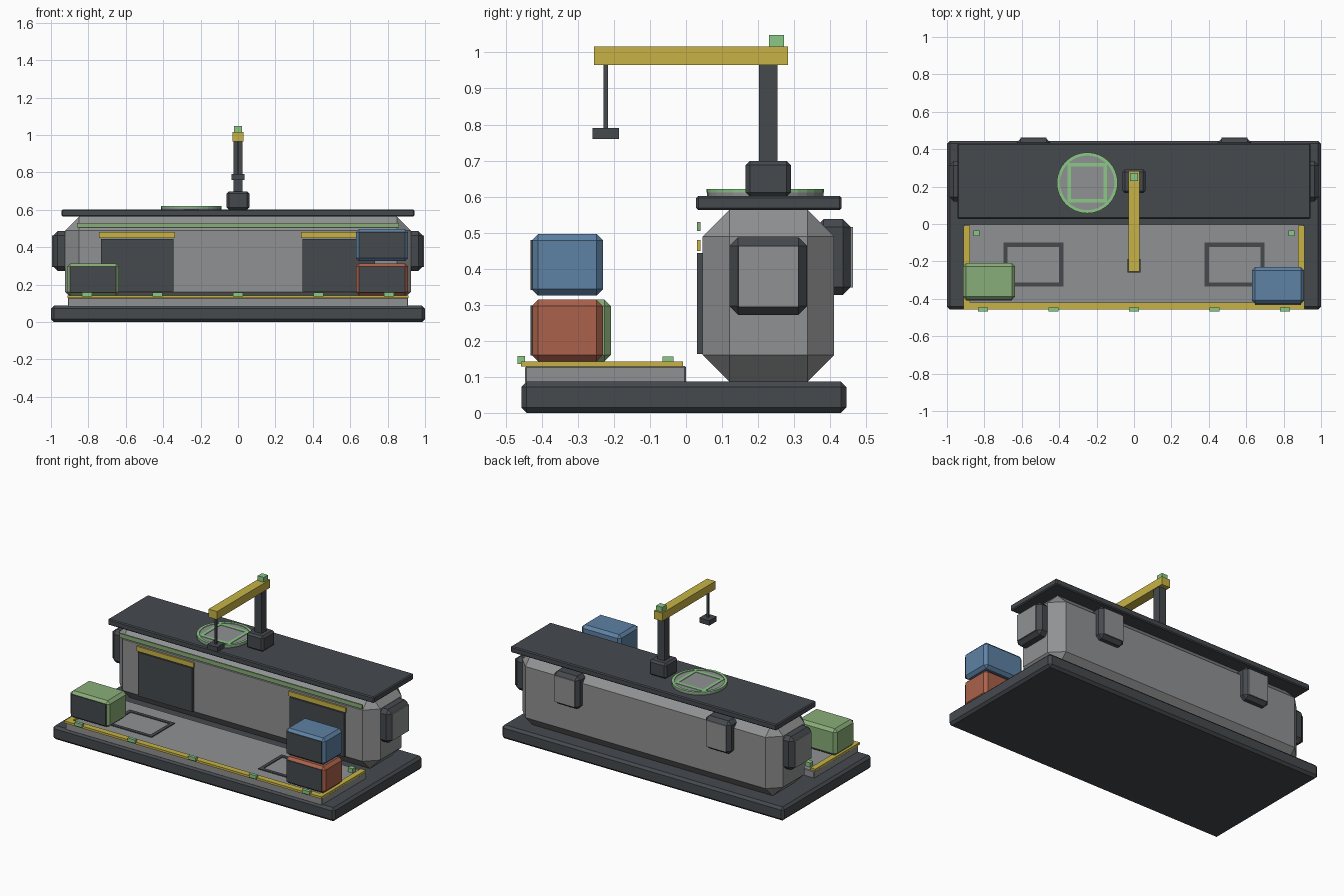
import bpy, bmesh, math
from mathutils import Matrix, Vector

if "Cube" in bpy.data.objects:
    bpy.data.objects.remove(bpy.data.objects["Cube"])


def mat(name, r, g, b):
    m = bpy.data.materials.new(name)
    m.diffuse_color = (r, g, b, 1)
    m.use_nodes = True
    m.node_tree.nodes["Principled BSDF"].inputs["Base Color"].default_value = m.diffuse_color
    return m


DARK = mat("dark_steel", 0.06, 0.067, 0.076)
GREY = mat("grey_panel", 0.28, 0.285, 0.29)
YELLOW = mat("hazard_yellow", 0.57, 0.45, 0.06)
LIGHT = mat("signal_green", 0.26, 0.58, 0.24)
GREEN = mat("crate_green", 0.25, 0.42, 0.19)
BLUE = mat("crate_blue", 0.11, 0.22, 0.37)
RED = mat("crate_red", 0.40, 0.12, 0.07)


def finish(name, bm, material):
    me = bpy.data.meshes.new(name)
    bmesh.ops.recalc_face_normals(bm, faces=bm.faces)
    bm.to_mesh(me)
    bm.free()
    me.materials.append(material)
    ob = bpy.data.objects.new(name, me)
    bpy.context.collection.objects.link(ob)
    return ob


def box(name, x, y, z, material, bevel=0):
    """Box from (min, max) ranges, with optional single chamfer."""
    bm = bmesh.new()
    size = [r[1] - r[0] for r in (x, y, z)]
    mid = [(r[1] + r[0]) / 2 for r in (x, y, z)]
    bmesh.ops.create_cube(bm, size=1, matrix=Matrix.Translation(mid) @ Matrix.Diagonal((*size, 1)))
    if bevel:
        bmesh.ops.bevel(bm, geom=bm.edges[:], offset=bevel, segments=1, affect='EDGES', profile=0.5)
    return finish(name, bm, material)


def side(s, a, b):
    """Range a..b mirrored to side s of x = 0."""
    return tuple(sorted((s * a, s * b)))


def ring(name, centre, r_in, r_out, z, n, material, turn=0):
    """Flat ring with n sides."""
    bm = bmesh.new()
    loops = []
    for r, h in ((r_in, z[0]), (r_out, z[0]), (r_out, z[1]), (r_in, z[1])):
        loops.append([bm.verts.new((centre[0] + r * math.cos(turn + 2 * math.pi * i / n),
                                    centre[1] + r * math.sin(turn + 2 * math.pi * i / n), h))
                      for i in range(n)])
    for k in range(4):
        a, b = loops[k], loops[(k + 1) % 4]
        for i in range(n):
            j = (i + 1) % n
            bm.faces.new((a[i], a[j], b[j], b[i]))
    return finish(name, bm, material)


def frame(name, x, y, z, w, material):
    """Rectangular outline made of four strips."""
    for i, yy in enumerate(((y[0], y[0] + w), (y[1] - w, y[1]))):
        box(f"{name}_bar_{i}", x, yy, z, material)
    for i, xx in enumerate(((x[0], x[0] + w), (x[1] - w, x[1]))):
        box(f"{name}_post_{i}", xx, (y[0] + w, y[1] - w), z, material)


# Base slab and loading deck
box("base_slab", (-1, 1), (-0.457, 0.445), (0, 0.087), DARK, 0.015)
box("loading_deck", (-0.91, 0.91), (-0.446, 0.0), (0.08, 0.13), GREY, 0.004)
box("deck_front_stripe", (-0.912, 0.912), (-0.458, -0.42), (0.128, 0.142), YELLOW)

# Main hall with chamfered edges, and roof
box("main_hall", (-0.925, 0.925), (0.046, 0.411), (0.087, 0.563), GREY, 0.074)
box("roof_slab", (-0.943, 0.943), (0.028, 0.432), (0.563, 0.602), DARK, 0.006)
box("front_light_strip", (-0.86, 0.86), (0.03, 0.04), (0.504, 0.53), GREEN)

for s, tag in ((-1, "left"), (1, "right")):
    # Deck side stripes, floor hatches and side lamps
    box(f"deck_stripe_{tag}", side(s, 0.876, 0.912), (-0.42, -0.008), (0.128, 0.142), YELLOW)
    frame(f"floor_hatch_{tag}", side(s, 0.378, 0.698), (-0.335, -0.1), (0.128, 0.135), 0.022, DARK)
    box(f"side_lamp_{tag}", side(s, 0.825, 0.857), (-0.065, -0.034), (0.13, 0.157), LIGHT)
    # Hangar doors with lintels
    box(f"hangar_door_{tag}", side(s, 0.346, 0.732), (0.03, 0.06), (0.163, 0.443), DARK)
    box(f"door_lintel_{tag}", side(s, 0.336, 0.742), (0.03, 0.04), (0.449, 0.48), YELLOW)
    # Equipment pods on the ends and the back
    box(f"end_pod_{tag}", side(s, 0.89, 0.988), (0.12, 0.336), (0.272, 0.487), DARK, 0.024)
    box(f"end_pod_cover_{tag}", side(s, 0.98, 0.994), (0.146, 0.312), (0.294, 0.463), GREY)
    box(f"back_pod_{tag}", side(s, 0.446, 0.628), (0.36, 0.457), (0.327, 0.538), DARK, 0.022)
    box(f"back_pod_cover_{tag}", side(s, 0.467, 0.607), (0.45, 0.463), (0.348, 0.516), GREY)

# Lamps along the deck edge
for i, x in enumerate((-0.807, -0.43, 0, 0.43, 0.807)):
    box(f"edge_lamp_{i}", (x - 0.026, x + 0.026), (-0.467, -0.447), (0.136, 0.158), LIGHT)

# Landing pad: disc, border ring and square outline
pad = (-0.25, 0.22)
bm = bmesh.new()
bmesh.ops.create_cone(bm, cap_ends=True, segments=32, radius1=0.162, radius2=0.162, depth=0.016,
                      matrix=Matrix.Translation((*pad, 0.609)))
finish("landing_pad", bm, GREY)
ring("pad_border", pad, 0.146, 0.163, (0.612, 0.621), 32, LIGHT)
ring("pad_square", pad, 0.122, 0.15, (0.612, 0.62), 4, LIGHT, math.pi / 4)

# Crane
box("crane_foot", (-0.061, 0.061), (0.165, 0.291), (0.6, 0.699), DARK, 0.012)
box("crane_mast", (-0.025, 0.025), (0.203, 0.254), (0.69, 0.967), DARK)
box("crane_boom", (-0.03, 0.03), (-0.255, 0.283), (0.965, 1.017), YELLOW)
box("crane_lamp", (-0.021, 0.021), (0.23, 0.272), (1.015, 1.048), LIGHT)
box("crane_cable", (-0.006, 0.006), (-0.229, -0.217), (0.785, 0.967), DARK)
box("crane_hook_block", (-0.036, 0.036), (-0.26, -0.186), (0.76, 0.791), DARK)

# Cargo crates with dark front doors
crates = (("green_crate", -0.775, -0.307, 0.143, GREEN),
          ("red_crate", 0.77, -0.329, 0.143, RED),
          ("blue_crate", 0.77, -0.329, 0.325, BLUE))
for name, x, y, z, m in crates:
    box(name, (x - 0.14, x + 0.14), (y - 0.099, y + 0.099), (z, z + 0.171), m, 0.018)
    box(name + "_door", (x - 0.124, x + 0.124), (y - 0.103, y - 0.095),
        (z + 0.016, z + 0.155), DARK)
